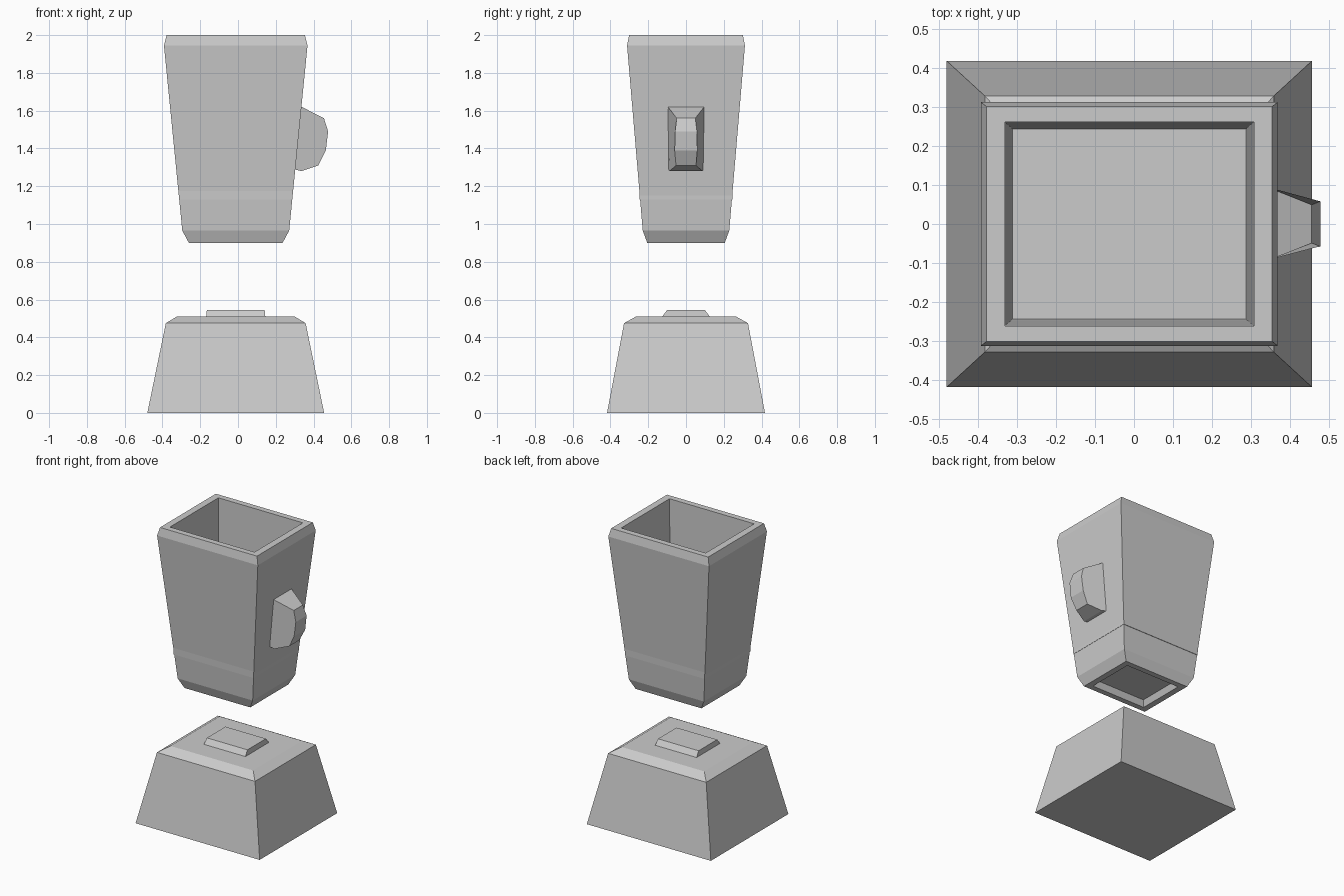
import bpy

if "Cube" in bpy.data.objects:
    bpy.data.objects.remove(bpy.data.objects["Cube"])

CX = -0.012  # body centre; the handle shifts it off the origin


def make_object(name, verts, faces):
    mesh = bpy.data.meshes.new(name)
    mesh.from_pydata(verts, [], faces)
    mesh.update()
    obj = bpy.data.objects.new(name, mesh)
    bpy.context.collection.objects.link(obj)
    return obj


def rect_stack(name, rings):
    """Skin a sequence of rectangles (z, half x, half y), capped at both ends."""
    verts, faces = [], [(3, 2, 1, 0)]
    for z, hx, hy in rings:
        verts += [(CX + sx * hx, sy * hy, z)
                  for sx, sy in ((-1, -1), (1, -1), (1, 1), (-1, 1))]
    for k in range(len(rings) - 1):
        for i in range(4):
            a, b = 4 * k + i, 4 * k + (i + 1) % 4
            faces.append((a, b, b + 4, a + 4))
    n = len(verts)
    faces.append((n - 4, n - 3, n - 2, n - 1))
    return make_object(name, verts, faces)


# Motor base with chamfered top
rect_stack("motor_base", [(0, 0.468, 0.418), (0.475, 0.37, 0.328), (0.51, 0.312, 0.265)])

# Drive coupling on top of the base
rect_stack("drive_coupling", [(0.505, 0.157, 0.13), (0.545, 0.153, 0.10)])

# Hollow jar: underside recess, outer wall, rim, inner wall, floor
rect_stack("jar", [
    (0.94, 0.19, 0.15), (0.90, 0.207, 0.167),
    (0.90, 0.248, 0.205), (0.965, 0.283, 0.229),
    (1.945, 0.38, 0.312), (2.0, 0.366, 0.301),
    (2.0, 0.319, 0.261), (1.13, 0.301, 0.246),
])

# Handle: side profile of (x, z, half width), sealed inside the jar wall
profile = [(0.325, 1.62, 0.097), (0.337, 1.62, 0.096), (0.455, 1.56, 0.049),
           (0.477, 1.49, 0.058), (0.465, 1.39, 0.06), (0.425, 1.31, 0.053),
           (0.335, 1.28, 0.087), (0.298, 1.29, 0.092)]
n = len(profile)
verts = [(x, s * w, z) for s in (-1, 1) for x, z, w in profile]
faces = [(i, (i + 1) % n, (i + 1) % n + n, i + n) for i in range(n)]
faces += [tuple(reversed(range(n))), tuple(range(n, 2 * n))]
make_object("handle", verts, faces)
